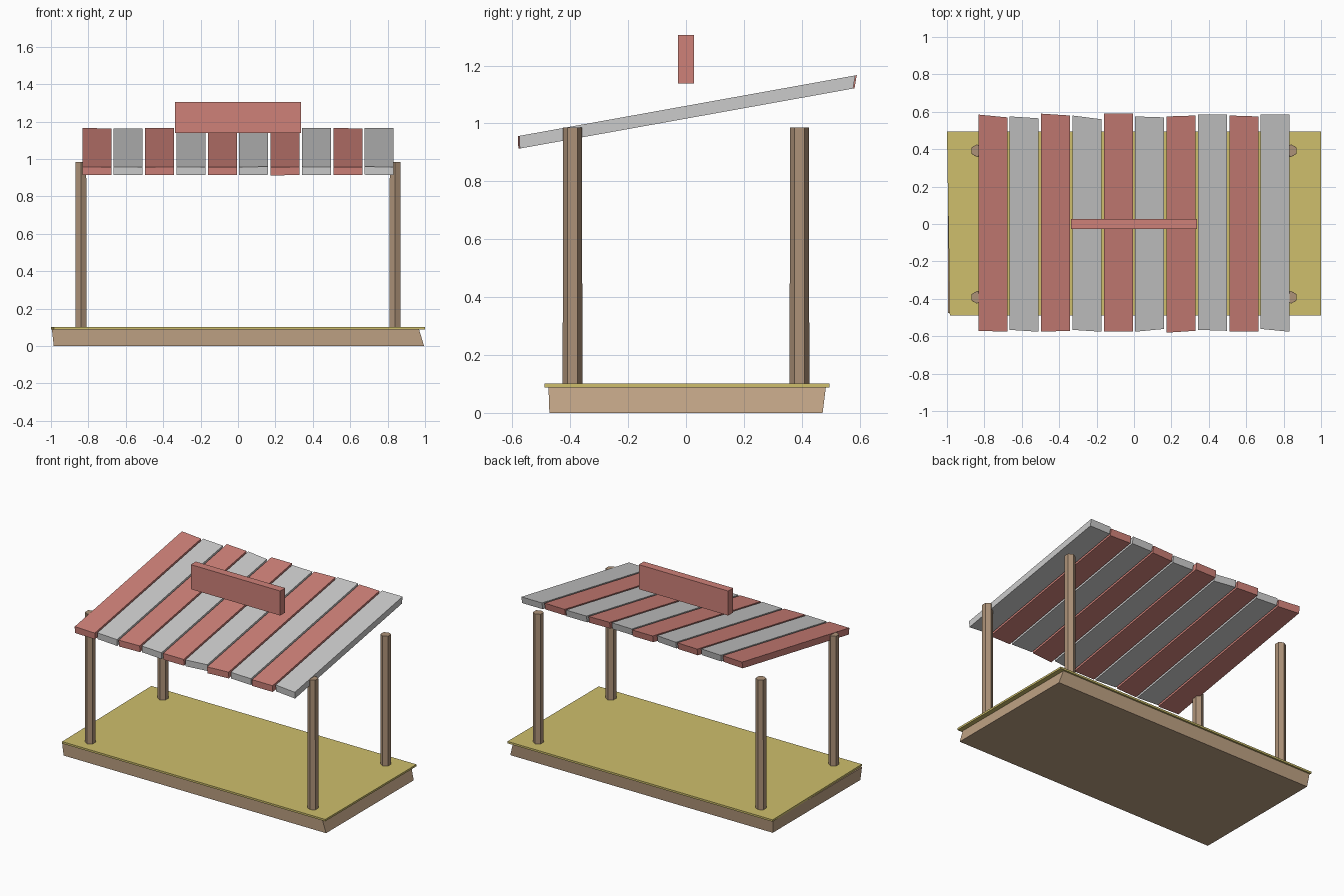
import bpy, bmesh, math

if "Cube" in bpy.data.objects:
    bpy.data.objects.remove(bpy.data.objects["Cube"])


def material(name, rgb):
    m = bpy.data.materials.new(name)
    m.diffuse_color = (*rgb, 1)
    m.use_nodes = True
    m.node_tree.nodes["Principled BSDF"].inputs["Base Color"].default_value = m.diffuse_color
    return m


RED = material("red_paint", (0.62, 0.22, 0.19))
WOOD = material("wood", (0.52, 0.36, 0.23))
DARK_WOOD = material("post_wood", (0.42, 0.29, 0.19))
STRAW = material("straw_floor", (0.62, 0.52, 0.15))


def finish(bm, name, mat):
    bmesh.ops.recalc_face_normals(bm, faces=bm.faces)
    me = bpy.data.meshes.new(name)
    bm.to_mesh(me)
    bm.free()
    ob = bpy.data.objects.new(name, me)
    bpy.context.collection.objects.link(ob)
    if mat:
        me.materials.append(mat)
    return ob


def slab(name, mat, place):
    """Unit cube whose corners (signs sx, sy, sz) are moved by place()."""
    bm = bmesh.new()
    bmesh.ops.create_cube(bm, size=2)
    for v in bm.verts:
        v.co = place(*(round(c) for c in v.co))
    return finish(bm, name, mat)


# Base block with slightly uneven ends
def base_corner(sx, sy, sz):
    if sz < 0:
        return (0.995 if sx > 0 else -0.985, sy * 0.472, 0)
    return (0.968 if sx > 0 else -0.995, 0.483 if sy > 0 else -0.475, 0.088)


slab("base", WOOD, base_corner)

# Thin floor sheet overhanging the base
slab("floor", STRAW, lambda sx, sy, sz: (
    sx if sx > 0 or sy > 0 else -0.985,
    0.495 if sy > 0 else -0.488,
    0.101 if sz > 0 else 0.088))

# Four six-sided posts
for sx, side in ((-1, "left"), (1, "right")):
    for sy, end in ((-1, "front"), (1, "back")):
        bm = bmesh.new()
        bmesh.ops.create_cone(bm, cap_ends=True, segments=6, radius1=0.034,
                              radius2=0.033, depth=0.89)
        if abs(max(v.co.y for v in bm.verts)) < 0.033:
            for v in bm.verts:
                v.co.x, v.co.y = -v.co.y, v.co.x
        post = finish(bm, f"{end}_{side}_post", DARK_WOOD)
        post.location = (sx * 0.84, sy * 0.392, 0.54)

# Sloping roof planks: end positions (front left, front right, back left, back right)
ENDS = [(-.575, -.58, .585, .57), (-.57, -.58, .575, .565),
        (-.58, -.575, .59, .58), (-.57, -.58, .58, .56),
        (-.58, -.58, .59, .59), (-.58, -.565, .575, .57),
        (-.585, -.575, .575, .58), (-.57, -.575, .585, .585),
        (-.58, -.58, .58, .575), (-.565, -.58, .585, .585)]
for i, (fl, fr, bl, br) in enumerate(ENDS):
    cx = (i - 4.5) * 0.1677

    def plank_corner(sx, sy, sz):
        y = (fl if sx < 0 else fr) if sy < 0 else (bl if sx < 0 else br)
        y += 0 if sz == sy else (0.01 if sy < 0 else -0.008)
        if sy < 0:
            y = y if sz < 0 else y - 0.012
            y += 0.006
        z = (1.0605 if sz > 0 else 1.0165) + 0.18 * y
        return (cx + sx * 0.0775, y, z)

    slab(f"roof_plank_{i + 1}", None if i % 2 else RED, plank_corner)

# Blank sign board above the roof
slab("sign_board", RED, lambda sx, sy, sz: (
    sx * 0.337, sy * 0.027, 1.305 if sz > 0 else 1.138))
